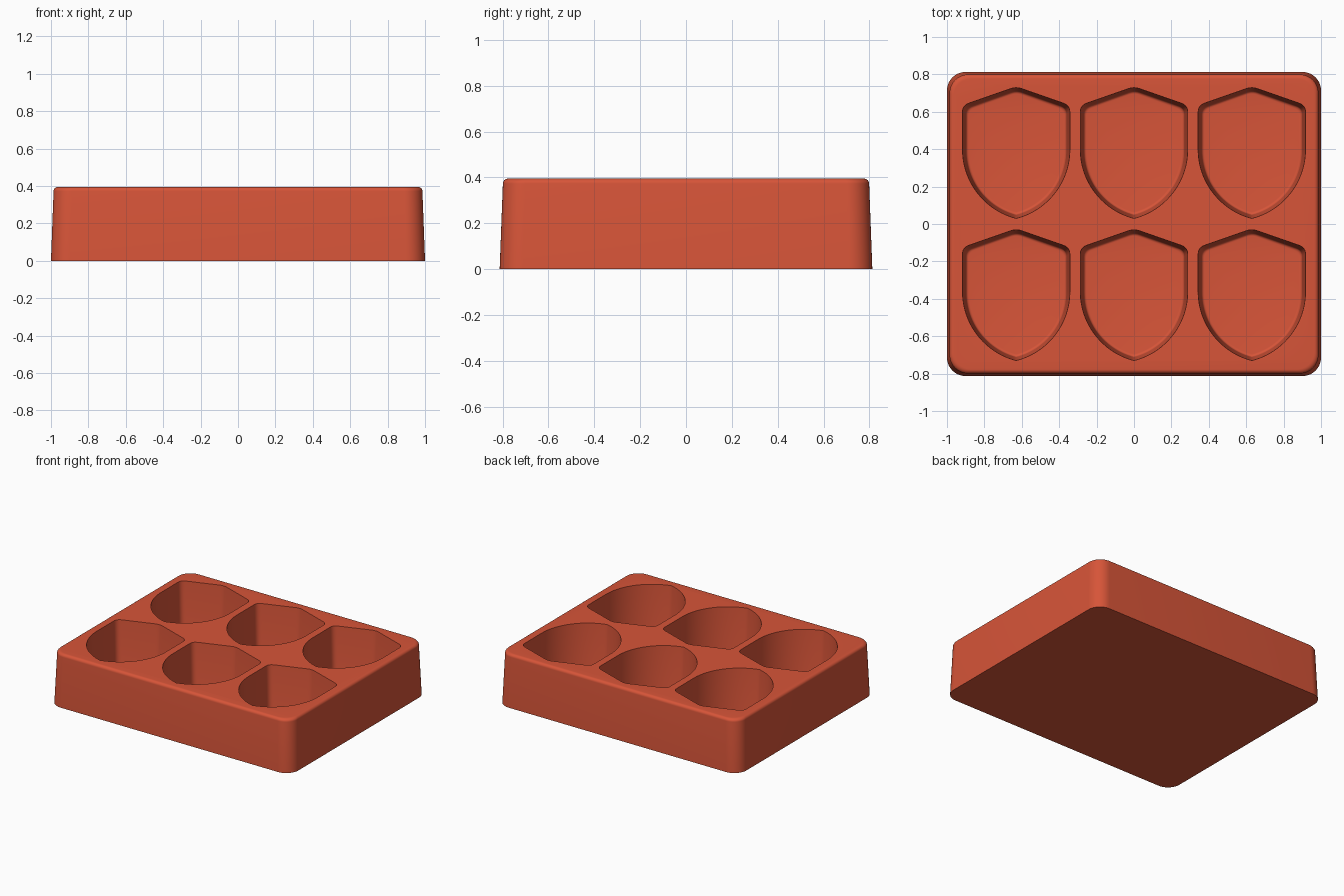
import bpy, bmesh, math

if "Cube" in bpy.data.objects:
    bpy.data.objects.remove(bpy.data.objects["Cube"], do_unlink=True)

# Terracotta red material
RED = (0.68, 0.09, 0.04, 1.0)
red = bpy.data.materials.new("terracotta_red")
red.use_nodes = True
red.diffuse_color = RED
bsdf = red.node_tree.nodes["Principled BSDF"]
bsdf.inputs["Base Color"].default_value = RED
bsdf.inputs["Roughness"].default_value = 0.6


def loft(bm, outline, half_w, half_h, levels, centre=(0, 0)):
    """Closed solid from one outline, drawn in by each (height, inset) level."""
    rings = []
    for z, inset in levels:
        sx, sy = 1 - inset / half_w, 1 - inset / half_h
        rings.append([bm.verts.new((centre[0] + x * sx, centre[1] + y * sy, z))
                      for x, y in outline])
    n = len(outline)
    for low, high in zip(rings, rings[1:]):
        for i in range(n):
            j = (i + 1) % n
            bm.faces.new((low[i], low[j], high[j], high[i]))
    bm.faces.new(rings[0][::-1])
    bm.faces.new(rings[-1])


def make_object(name, bm):
    bmesh.ops.recalc_face_normals(bm, faces=bm.faces)
    mesh = bpy.data.meshes.new(name)
    bm.to_mesh(mesh)
    bm.free()
    mesh.materials.append(red)
    obj = bpy.data.objects.new(name, mesh)
    bpy.context.collection.objects.link(obj)
    return obj


def rounded_rectangle(w, h, r, steps=12):
    pts = []
    for k, (sx, sy) in enumerate([(1, 1), (-1, 1), (-1, -1), (1, -1)]):
        for i in range(steps + 1):
            a = math.pi / 2 * (k + i / steps)
            pts.append((sx * (w - r) + r * math.cos(a),
                        sy * (h - r) + r * math.sin(a)))
    return pts


def bend(a, corner, b, steps=6):
    """Soft corner from a to b."""
    return [tuple((1 - t) ** 2 * p + 2 * t * (1 - t) * q + t * t * s
                  for p, q, s in zip(a, corner, b))
            for t in (i / steps for i in range(steps + 1))]


def shield(w, h, shoulder, arc_start):
    """Shield with a peaked top, soft shoulders and a curved lower point."""
    drop = arc_start + h
    r = (w * w + drop * drop) / (2 * w)
    sweep = math.asin(drop / r)
    half = [(w - r + r * math.cos(sweep * (1 - i / 24)),
             arc_start - r * math.sin(sweep * (1 - i / 24))) for i in range(25)]
    slope = (h - shoulder) / w
    half += bend((w, shoulder - 0.035), (w, shoulder),
                 (w - 0.035, shoulder + 0.035 * slope))
    half += bend((0.03, h - 0.03 * slope), (0, h),
                 (-0.03, h - 0.03 * slope))[:4]
    half[0], half[-1] = (0, half[0][1]), (0, half[-1][1])
    return half + [(-x, y) for x, y in half[-2:0:-1]]


# Tray block: tapered sides and a rounded top edge
W, D, H, EDGE, TAPER = 1.0, 0.813, 0.395, 0.022, 0.014
levels = [(0, 0), (H - EDGE, TAPER)]
for i in range(1, 7):
    a = math.pi / 2 * i / 6
    levels.append((H - EDGE + EDGE * math.sin(a),
                   TAPER + EDGE * (1 - math.cos(a))))
bm = bmesh.new()
loft(bm, rounded_rectangle(W, D, 0.1), W, D, levels)
tray = make_object("mould_tray", bm)

# Six pockets: tapered walls with a rounded floor edge
PW, PH, FLOOR, FILLET, DRAFT = 0.287, 0.352, 0.06, 0.016, 0.018
levels = []
for i in range(6):
    a = math.pi / 2 * i / 5
    levels.append((FLOOR + FILLET * (1 - math.cos(a)),
                   DRAFT + FILLET * (1 - math.sin(a))))
levels += [(H, 0), (H + 0.05, -0.002)]
bm = bmesh.new()
for x in (-0.63, 0, 0.63):
    for y in (-0.378, 0.382):
        loft(bm, shield(PW, PH, 0.252, 0.017), PW, PH, levels, (x, y))
cutter = make_object("pocket_cutter", bm)
cutter.hide_render = True

# Cut the pockets
cut = tray.modifiers.new("pockets", 'BOOLEAN')
cut.operation = 'DIFFERENCE'
cut.solver = 'EXACT'
cut.object = cutter
bpy.ops.object.select_all(action='DESELECT')
bpy.context.view_layer.objects.active = tray
tray.select_set(True)
bpy.ops.object.modifier_apply(modifier=cut.name)
bpy.data.objects.remove(cutter, do_unlink=True)
bpy.ops.object.shade_smooth_by_angle(angle=math.radians(35))
